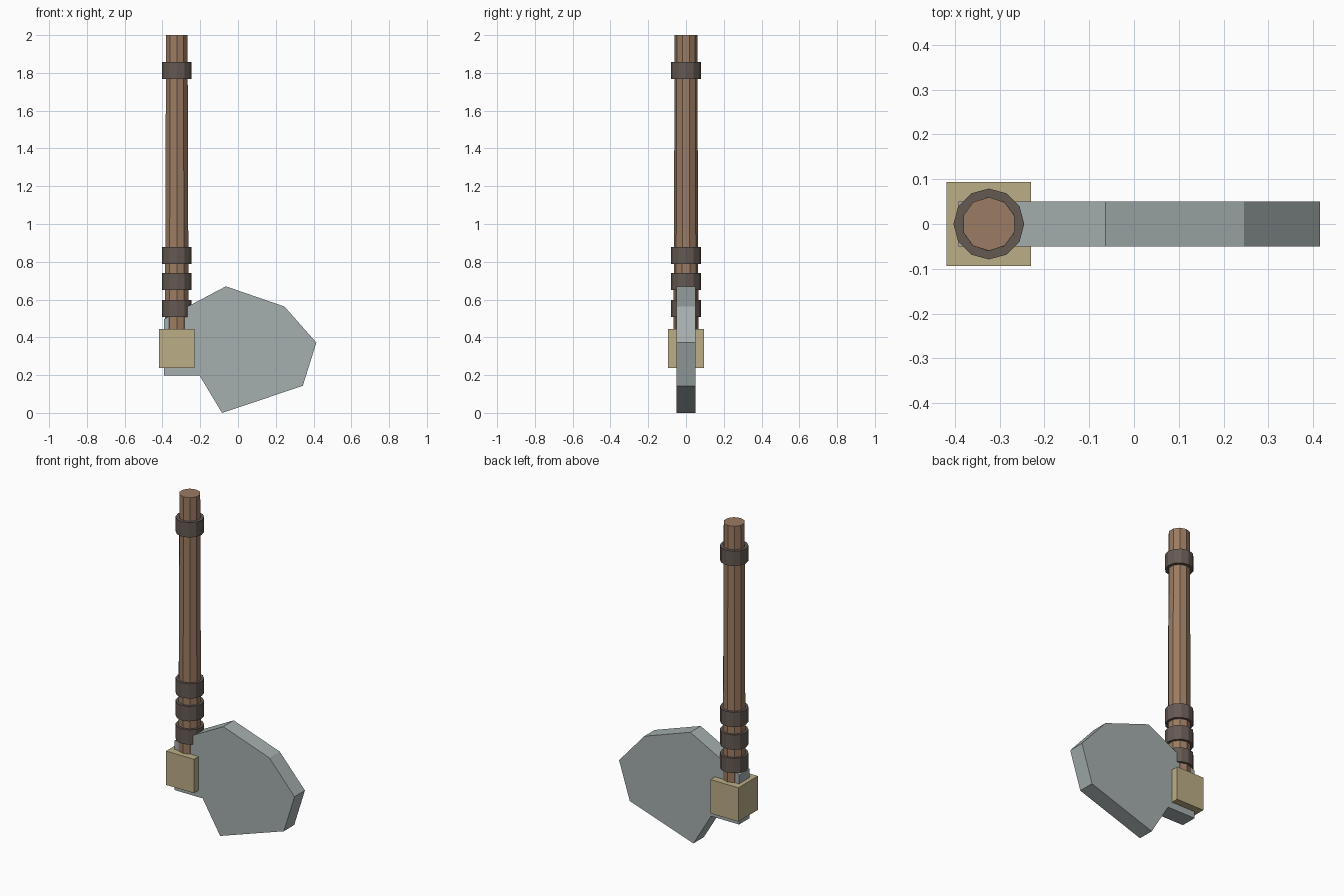
import bpy, bmesh

if "Cube" in bpy.data.objects:
    bpy.data.objects.remove(bpy.data.objects["Cube"])

def material(name, color):
    m = bpy.data.materials.new(name)
    m.diffuse_color = (*color, 1)
    m.use_nodes = True
    m.node_tree.nodes["Principled BSDF"].inputs["Base Color"].default_value = m.diffuse_color
    return m

wood = material("wood", (0.33, 0.2, 0.125))
leather = material("leather", (0.13, 0.1, 0.085))
brass = material("brass", (0.5, 0.42, 0.24))
steel = material("steel", (0.38, 0.43, 0.43))

AXIS = -0.324  # x position of the shaft

def tapered(name, sides, r_low, r_high, z0, z1, mat):
    bpy.ops.mesh.primitive_cone_add(vertices=sides, radius1=r_low, radius2=r_high,
                                    depth=z1 - z0, location=(AXIS, 0, (z0 + z1) / 2))
    ob = bpy.context.object
    ob.name = name
    ob.data.materials.append(mat)
    return ob

# Shaft, slightly thicker toward the head
tapered("shaft", 10, 0.066, 0.06, 0.34, 2.0, wood)

# Grip bands
for i, z in enumerate((0.508, 0.65, 0.788, 1.767)):
    tapered(f"band_{i + 1}", 12, 0.079, 0.079, z, z + 0.09, leather)

# Socket block
bpy.ops.mesh.primitive_cube_add(size=1, location=(AXIS, 0, 0.341))
socket = bpy.context.object
socket.name = "socket_block"
socket.scale = (0.188, 0.188, 0.206)
socket.data.materials.append(brass)

# Blade: outline extruded through its thickness
outline = [(-0.392, 0.197), (-0.203, 0.197), (-0.085, 0.0), (0.343, 0.143),
           (0.415, 0.372), (0.246, 0.563), (-0.064, 0.67), (-0.392, 0.497)]
bm = bmesh.new()
face = bm.faces.new([bm.verts.new((x, -0.05, z)) for x, z in outline])
ext = bmesh.ops.extrude_face_region(bm, geom=[face], use_keep_orig=True)
moved = [g for g in ext["geom"] if isinstance(g, bmesh.types.BMVert)]
bmesh.ops.translate(bm, verts=moved, vec=(0, 0.1, 0))
bmesh.ops.recalc_face_normals(bm, faces=bm.faces)
mesh = bpy.data.meshes.new("blade")
bm.to_mesh(mesh)
bm.free()
mesh.materials.append(steel)
bpy.context.collection.objects.link(bpy.data.objects.new("blade", mesh))
